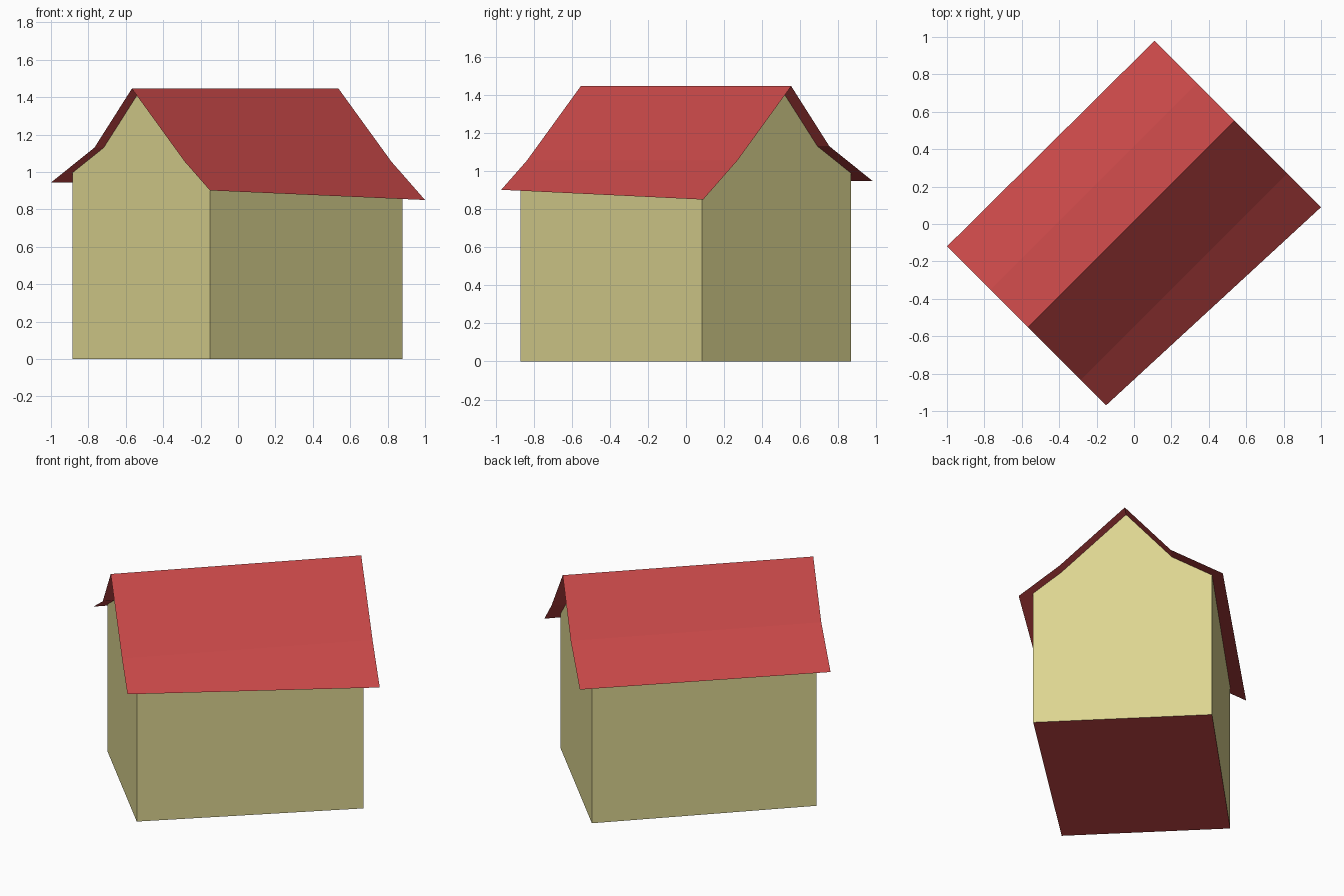
import bpy
import bmesh

cube = bpy.data.objects.get("Cube")
if cube:
    bpy.data.objects.remove(cube, do_unlink=True)


def make_material(name, colour):
    mat = bpy.data.materials.new(name)
    mat.use_nodes = True
    mat.diffuse_color = colour
    mat.node_tree.nodes["Principled BSDF"].inputs["Base Color"].default_value = colour
    return mat


wall_paint = make_material("pale_yellow_wall", (0.72, 0.665, 0.283, 1))
roof_paint = make_material("red_roof", (0.578, 0.065, 0.065, 1))


def place(along, across, z):
    """House stands diagonally: 'along' follows the ridge, 'across' the gable."""
    return ((along - across) / 2, (along + across) / 2, z)


def build(name, mat, polygons, up=None):
    """Mesh from polygons of placed points, facing outward, or up / down."""
    bm = bmesh.new()
    for poly in polygons:
        bm.faces.new([bm.verts.new(p) for p in poly])
    bmesh.ops.remove_doubles(bm, verts=bm.verts, dist=0.0001)
    bm.normal_update()
    if up is None:
        bmesh.ops.recalc_face_normals(bm, faces=bm.faces)
    else:
        wrong = [f for f in bm.faces if (f.normal.z > 0) != up]
        bmesh.ops.reverse_faces(bm, faces=wrong)
    mesh = bpy.data.meshes.new(name)
    bm.to_mesh(mesh)
    bm.free()
    mesh.materials.append(mat)
    obj = bpy.data.objects.new(name, mesh)
    bpy.context.collection.objects.link(obj)
    return obj


def strips(a, b):
    """Quads joining two matching outlines."""
    return [(a[i], a[i + 1], b[i + 1], b[i]) for i in range(len(a) - 1)]


# Roof section: (across, height) of the upper break, ridge and lower break
MIDDLE = [(0.415, 1.13), (0.015, 1.445), (-0.55, 1.055)]
PITCH_BACK, PITCH_FRONT = 0.402, 0.57


def section(along, back, front):
    """Roof outline between two edges; the front edge may run askew."""
    back_z = MIDDLE[0][1] - PITCH_BACK * (back - MIDDLE[0][0])
    front_z = MIDDLE[2][1] - PITCH_FRONT * (MIDDLE[2][0] - front)
    return [place(along, t, z) for t, z in [(back, back_z), *MIDDLE, (front, front_z)]]


# Thin roof sheet overhanging on all sides
build("roof", roof_paint,
      strips(section(-1.12, 0.88, -0.82), section(1.09, 0.87, -0.91)), up=True)

# Walls: two gables and two long sides, closed above by the roof
gables = []
for along, back, front in [(-1.02, 0.75, -0.72), (0.965, 0.765, -0.795)]:
    top = section(along, back, front)
    gables.append([place(along, back, 0)] + top + [place(along, front, 0)])
left, right = gables
sides = [(left[i], left[i + 1], right[i + 1], right[i]) for i in (0, -2)]
sides[1] = (left[-2], left[-1], right[-1], right[-2])
build("walls", wall_paint, [left, right, *sides])

# Floor
build("floor", roof_paint, [(left[0], left[-1], right[-1], right[0])], up=False)
